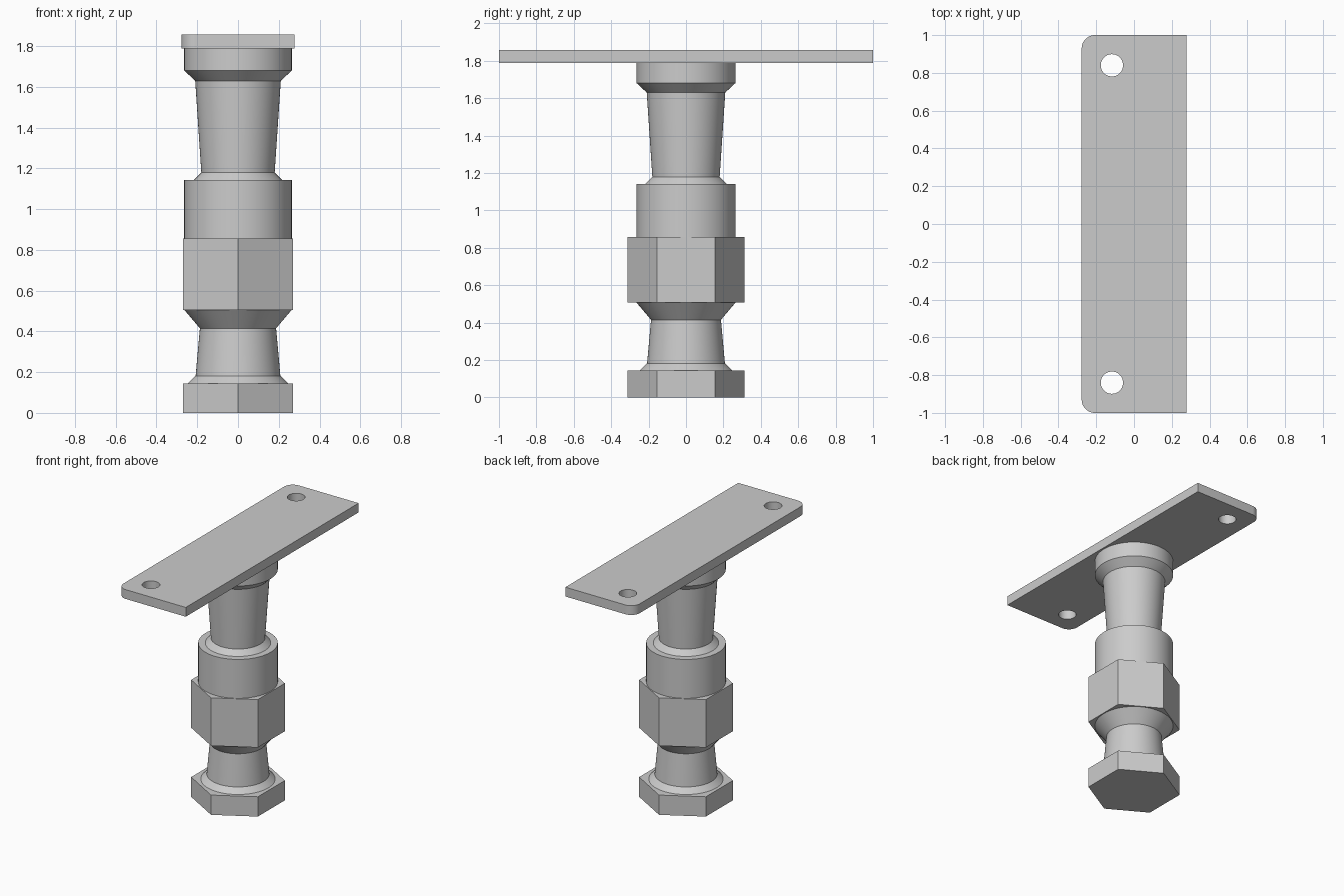
import bpy, bmesh, math

if "Cube" in bpy.data.objects:
    bpy.data.objects.remove(bpy.data.objects["Cube"])

grey = bpy.data.materials.new("light_grey")
grey.diffuse_color = (0.6, 0.6, 0.6, 1)
grey.use_nodes = True
grey.node_tree.nodes["Principled BSDF"].inputs["Base Color"].default_value = grey.diffuse_color


def finish(obj):
    obj.data.materials.clear()
    obj.data.materials.append(grey)
    bpy.ops.object.select_all(action='DESELECT')
    obj.select_set(True)
    bpy.context.view_layer.objects.active = obj
    bpy.ops.object.shade_smooth_by_angle(angle=math.radians(25))


def turned(name, profile, sides=64):
    """Solid of revolution from (radius, z) pairs listed bottom to top; first vertex on +y."""
    bm = bmesh.new()
    rings = []
    for r, z in profile:
        angles = [math.pi / 2 + 2 * math.pi * i / sides for i in range(sides)]
        rings.append([bm.verts.new((r * math.cos(a), r * math.sin(a), z)) for a in angles])
    for lo, hi in zip(rings, rings[1:]):
        for i in range(sides):
            j = (i + 1) % sides
            bm.faces.new((lo[i], lo[j], hi[j], hi[i]))
    bm.faces.new(rings[0][::-1])
    bm.faces.new(rings[-1])
    mesh = bpy.data.meshes.new(name)
    bm.to_mesh(mesh)
    bm.free()
    obj = bpy.data.objects.new(name, mesh)
    bpy.context.collection.objects.link(obj)
    finish(obj)


def arc(cx, cy, r, start, end, n):
    return [(cx + r * math.cos(math.radians(start + (end - start) * i / n)),
             cy + r * math.sin(math.radians(start + (end - start) * i / n))) for i in range(n + 1)]


# Hexagonal foot and nut, corners pointing front and back
HEX = 0.312
turned("hex_foot", [(HEX, 0), (HEX, 0.145)], 6)
turned("hex_nut", [(HEX, 0.506), (HEX, 0.857)], 6)

# Tapered stem between foot and nut, flaring at both ends
turned("lower_stem", [(0.247, 0.145), (0.208, 0.182), (0.187, 0.415), (0.264, 0.506)])

# Round sleeve above the nut
turned("sleeve", [(0.264, 0.857), (0.264, 1.142)])

# Tapered upper stem with a collar under the plate
turned("upper_stem", [(0.217, 1.142), (0.18, 1.179), (0.21, 1.63), (0.264, 1.68), (0.264, 1.788)])

# Mounting plate: two rounded corners on the left, two bolt holes
W, R = 0.277, 0.07
outline = [(W, -1), (W, 1)]
outline += arc(-W + R, 1 - R, R, 90, 180, 10)
outline += arc(-W + R, -1 + R, R, 180, 270, 10)
holes = [arc(-0.117, y, 0.059, 0, 360, 40)[:-1] for y in (-0.84, 0.84)]
curve = bpy.data.curves.new("mounting_plate", 'CURVE')
curve.dimensions = '2D'
curve.fill_mode = 'BOTH'
curve.extrude = 0.034
for loop in [outline] + holes:
    spline = curve.splines.new('POLY')
    spline.points.add(len(loop) - 1)
    for point, (x, y) in zip(spline.points, loop):
        point.co = (x, y, 0, 1)
    spline.use_cyclic_u = True
plate = bpy.data.objects.new("mounting_plate", curve)
plate.location.z = 1.822
bpy.context.collection.objects.link(plate)
bpy.ops.object.select_all(action='DESELECT')
plate.select_set(True)
bpy.context.view_layer.objects.active = plate
bpy.ops.object.convert(target='MESH')
plate = bpy.context.view_layer.objects.active
# Weld the faces to the rims
bm = bmesh.new()
bm.from_mesh(plate.data)
bmesh.ops.remove_doubles(bm, verts=bm.verts, dist=0.0005)
bmesh.ops.recalc_face_normals(bm, faces=bm.faces)
bm.to_mesh(plate.data)
bm.free()
finish(plate)
